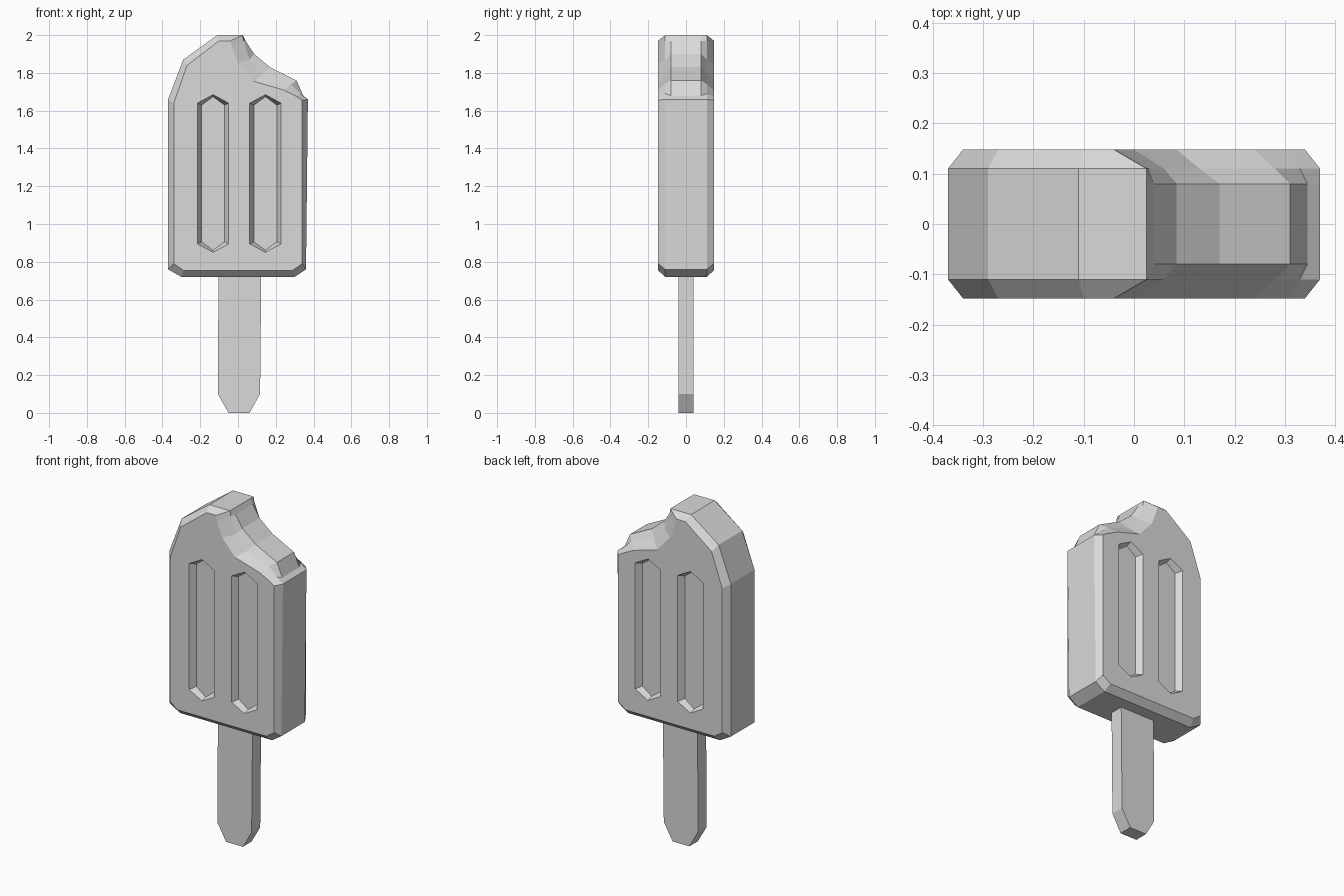
import bpy
import bmesh

cube = bpy.data.objects.get("Cube")
if cube:
    bpy.data.objects.remove(cube, do_unlink=True)

grey = bpy.data.materials.new("plain grey")
grey.use_nodes = True
GREY = (0.7, 0.7, 0.7, 1)
grey.diffuse_color = GREY
grey.node_tree.nodes["Principled BSDF"].inputs["Base Color"].default_value = GREY


def loft(name, layers):
    """Join (y, outline) layers of equal point count into a closed solid."""
    bm = bmesh.new()
    rings = [[bm.verts.new((x, y, z)) for x, z in outline] for y, outline in layers]
    n = len(rings[0])
    for a, b in zip(rings, rings[1:]):
        for i in range(n):
            j = (i + 1) % n
            bm.faces.new((a[i], a[j], b[j], b[i]))
    bm.faces.new(rings[0])
    bm.faces.new(rings[-1])
    bmesh.ops.recalc_face_normals(bm, faces=bm.faces)
    mesh = bpy.data.meshes.new(name)
    bm.to_mesh(mesh)
    bm.free()
    mesh.materials.append(grey)
    obj = bpy.data.objects.new(name, mesh)
    bpy.context.collection.objects.link(obj)
    return obj


# Body outline pairs: chamfered face edge, full-width edge
lower = [((-.29, .755), (-.3, .72)), ((.29, .755), (.3, .72)),
         ((.34, .79), (.36, .76)), ((.34, 1.655), (.37, 1.66))]
upper = [((-.04, 1.97), (.025, 2)), ((-.1, 1.97), (-.11, 2)),
         ((-.27, 1.84), (-.29, 1.87)), ((-.34, 1.64), (-.37, 1.66)),
         ((-.34, .79), (-.37, .76))]
# Bitten edge triples: face edge, rim, middle of the bite
bite = [((.31, 1.675), (.33, 1.69), (.345, 1.68)),
        ((.24, 1.71), (.28, 1.74), (.31, 1.76)),
        ((.085, 1.755), (.13, 1.79), (.17, 1.83)),
        ((0, 1.85), (.06, 1.87), (.085, 1.9)),
        ((-.03, 1.93), (.03, 1.97), (.04, 1.97))]


def outline(edge, bite_edge):
    return ([p[edge] for p in lower] + [p[bite_edge] for p in bite]
            + [p[edge] for p in upper])


face, rim, middle = outline(0, 0), outline(1, 1), outline(1, 2)
HALF = .148
body = loft("ice_pop_body", [(-HALF, face), (-.11, rim), (-.08, middle),
                             (.08, middle), (.11, rim), (HALF, face)])


# Pointed grooves pressed into both broad sides
def groove(cx, inset):
    w, low, high, tip = .083 - inset, .895 + inset / 2, 1.64 - inset / 2, .045
    return [(cx - w, low), (cx, low - tip), (cx + w, low),
            (cx + w, high), (cx, high + tip), (cx - w, high)]


DEPTH = .035
for side in (-1, 1):
    for cx in (-.132, .145):
        cutter = loft("groove_cutter", [
            (side * (HALF - DEPTH), groove(cx, .022)),
            (side * HALF, groove(cx, 0)),
            (side * (HALF + .05), groove(cx, 0))])
        cutter.hide_render = True
        cut = body.modifiers.new("groove", 'BOOLEAN')
        cut.operation = 'DIFFERENCE'
        cut.solver = 'EXACT'
        cut.object = cutter
        bpy.context.view_layer.objects.active = body
        bpy.ops.object.modifier_apply(modifier=cut.name)
        bpy.data.objects.remove(cutter, do_unlink=True)

# Flat stick with a tapered end
stick = [(-.05, 0), (.06, 0), (.117, .1), (.123, .74), (-.103, .74), (-.107, .1)]
loft("stick", [(-.04, stick), (.04, stick)])
